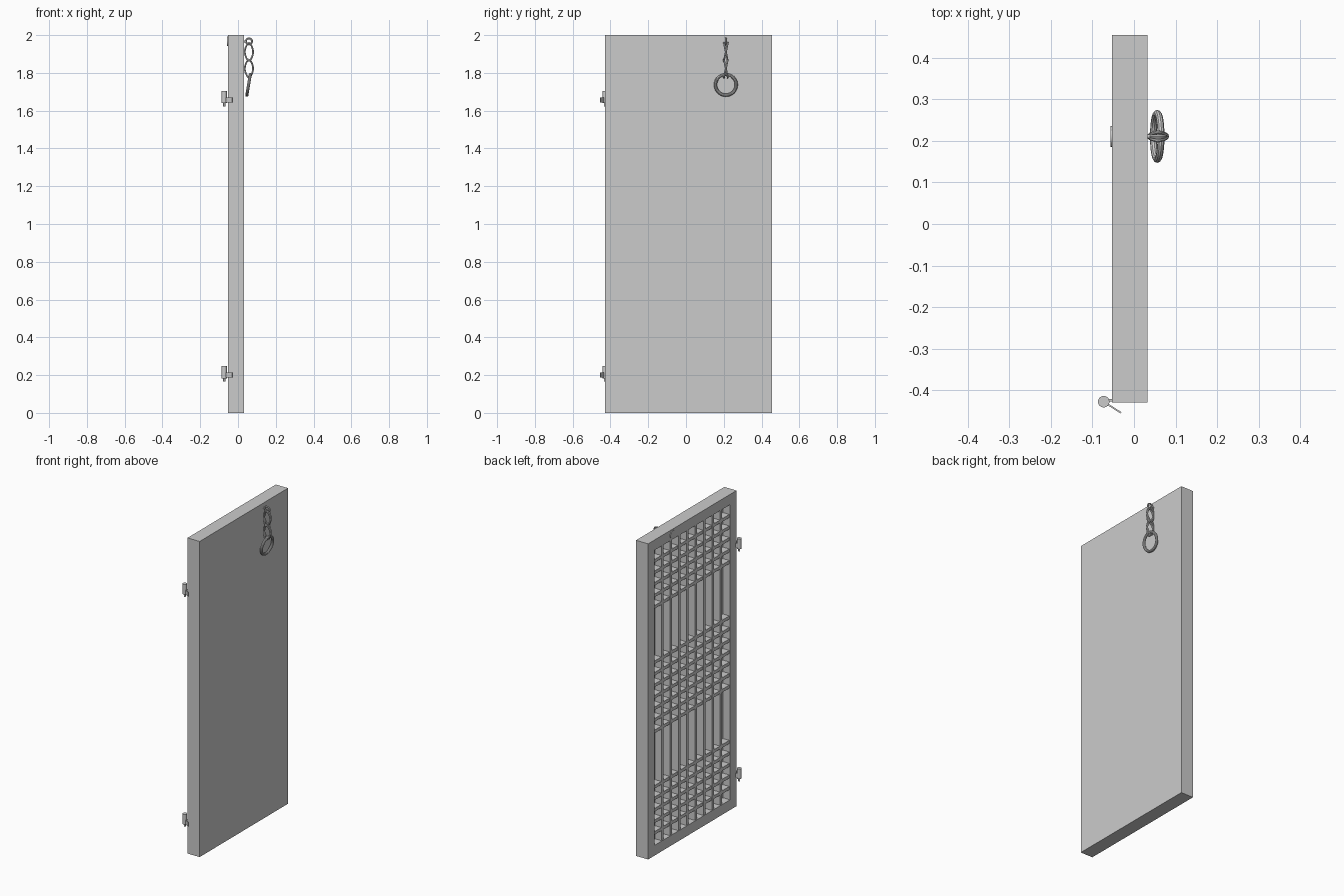
import bpy, bmesh, math
from mathutils import Vector

old = bpy.data.objects.get("Cube")
if old:
    bpy.data.objects.remove(old, do_unlink=True)

GREY = (0.6, 0.6, 0.6, 1)
mat = bpy.data.materials.new("plain grey")
mat.use_nodes = True
mat.diffuse_color = GREY
mat.node_tree.nodes["Principled BSDF"].inputs["Base Color"].default_value = GREY


def make_object(name, bm):
    mesh = bpy.data.meshes.new(name)
    bm.to_mesh(mesh)
    bm.free()
    mesh.materials.append(mat)
    obj = bpy.data.objects.new(name, mesh)
    bpy.context.collection.objects.link(obj)
    return obj


def add_box(bm, low, high):
    low, high = Vector(low), Vector(high)
    verts = bmesh.ops.create_cube(bm, size=1)["verts"]
    for v in verts:
        v.co = (low + high) / 2 + v.co * (high - low)


def smooth(obj):
    bpy.ops.object.select_all(action='DESELECT')
    obj.select_set(True)
    bpy.context.view_layer.objects.active = obj
    bpy.ops.object.shade_smooth_by_angle()


def rod(name, start, end, radius, sides=16):
    start, end = Vector(start), Vector(end)
    bm = bmesh.new()
    bmesh.ops.create_cone(bm, cap_ends=True, segments=sides, radius1=radius,
                          radius2=radius, depth=(end - start).length)
    turn = (end - start).to_track_quat('Z', 'Y')
    for v in bm.verts:
        v.co = turn @ v.co + (start + end) / 2
    smooth(make_object(name, bm))


def wire_loop(name, points, radius, sides=8):
    """Closed round wire swept through the points."""
    bm = bmesh.new()
    count = len(points)
    middle = sum(points, Vector()) / count
    rings = []
    for i, p in enumerate(points):
        along = (points((i + 1) % count) if callable(points)
                 else points[(i + 1) % count] - points[i - 1]).normalized()
        side = along.cross(p - middle).normalized()
        out = side.cross(along)
        rings.append([bm.verts.new(p + radius * (math.cos(a) * out + math.sin(a) * side))
                      for a in (math.tau * k / sides for k in range(sides))])
    for i in range(count):
        a, b = rings[i], rings[(i + 1) % count]
        for k in range(sides):
            n = (k + 1) % sides
            bm.faces.new((a[k], a[n], b[n], b[k]))
    bmesh.ops.recalc_face_normals(bm, faces=bm.faces)
    smooth(make_object(name, bm))


def angles(count):
    return [math.tau * i / count for i in range(count)]


# Door slab with one recessed face
BACK, FRONT, Y0, Y1, TOP = -0.053, 0.032, -0.43, 0.455, 2.0
RIM, FLOOR = 0.065, -0.003
bm = bmesh.new()
add_box(bm, (BACK, Y0, 0), (FRONT, Y1, TOP))
bm.normal_update()
face = min(bm.faces, key=lambda f: f.calc_center_median().x)
bmesh.ops.inset_region(bm, faces=[face], thickness=RIM, use_even_offset=True)
inner = bmesh.ops.extrude_discrete_faces(bm, faces=[face])["faces"][0]
for v in inner.verts:
    v.co.x = FLOOR
bmesh.ops.recalc_face_normals(bm, faces=bm.faces)
make_object("door_slab", bm)

# Lattice uprights
COLUMNS, HALF = 9, 0.01
left, right = Y0 + RIM, Y1 - RIM
bm = bmesh.new()
for i in range(1, COLUMNS):
    y = left + (right - left) * i / COLUMNS
    add_box(bm, (BACK + 0.003, y - HALF, RIM), (FLOOR, y + HALF, TOP - RIM))
make_object("lattice_uprights", bm)

# Lattice crossbars in three bands
PITCH = 0.073
heights = [1 + PITCH * i for i in range(-3, 4)]
for i in range(1, 6):
    heights += [RIM + PITCH * i, TOP - RIM - PITCH * i]
bm = bmesh.new()
for z in heights:
    add_box(bm, (BACK + 0.005, left, z - HALF), (FLOOR, right, z + HALF))
make_object("lattice_crossbars", bm)

# Hinges: barrel, pin tip, bent leaf and tab into the slab
for label, z in (("upper", 1.64), ("lower", 0.183)):
    rod(label + "_hinge_barrel", (-0.073, -0.428, z), (-0.073, -0.428, z + 0.064), 0.014)
    rod(label + "_hinge_pin", (-0.073, -0.428, z - 0.017), (-0.073, -0.428, z + 0.01), 0.006)
    bm = bmesh.new()
    add_box(bm, (0, -0.002, z + 0.004), (0.046, 0.002, z + 0.03))
    for v in bm.verts:
        x, y = v.co.x, v.co.y
        v.co.x = -0.07 + 0.84 * x + 0.54 * y
        v.co.y = -0.43 - 0.54 * x + 0.84 * y
    make_object(label + "_hinge_leaf", bm)
    bm = bmesh.new()
    add_box(bm, (-0.07, -0.428, z + 0.004), (-0.045, -0.422, z + 0.03))
    make_object(label + "_hinge_tab", bm)

# Eye bolt through the slab, with a washer behind
CX, CY, EYE_Z = 0.058, 0.211, 1.967
wire_loop("chain_eye", [Vector((CX + 0.016 * math.cos(a), CY, EYE_Z + 0.016 * math.sin(a)))
                        for a in angles(24)], 0.005)
rod("eye_shank", (BACK - 0.004, CY, EYE_Z), (CX - 0.014, CY, EYE_Z), 0.005)
rod("back_washer", (BACK - 0.004, CY, EYE_Z), (BACK + 0.002, CY, EYE_Z), 0.025, 24)

# Chain: each link is a crossed pair of pointed wire loops
for n, z in enumerate((1.911, 1.823)):
    for lean in (-1, 1):
        pts = []
        for a in angles(32):
            c, s = math.cos(a), math.sin(a)
            pts.append(Vector((CX + 0.022 * c * abs(c) ** 0.4,
                               CY + 0.010 * lean * s,
                               z + 0.048 * s * abs(s) ** 0.15)))
        wire_loop("chain_link_%d" % (2 * n + (lean + 3) // 2), pts, 0.0045)

# Pull ring, hanging with a slight tilt
wire_loop("pull_ring", [Vector((0.056 + 0.009 * math.sin(a), CY + 0.055 * math.cos(a),
                                1.737 + 0.055 * math.sin(a))) for a in angles(40)], 0.0085, 10)
